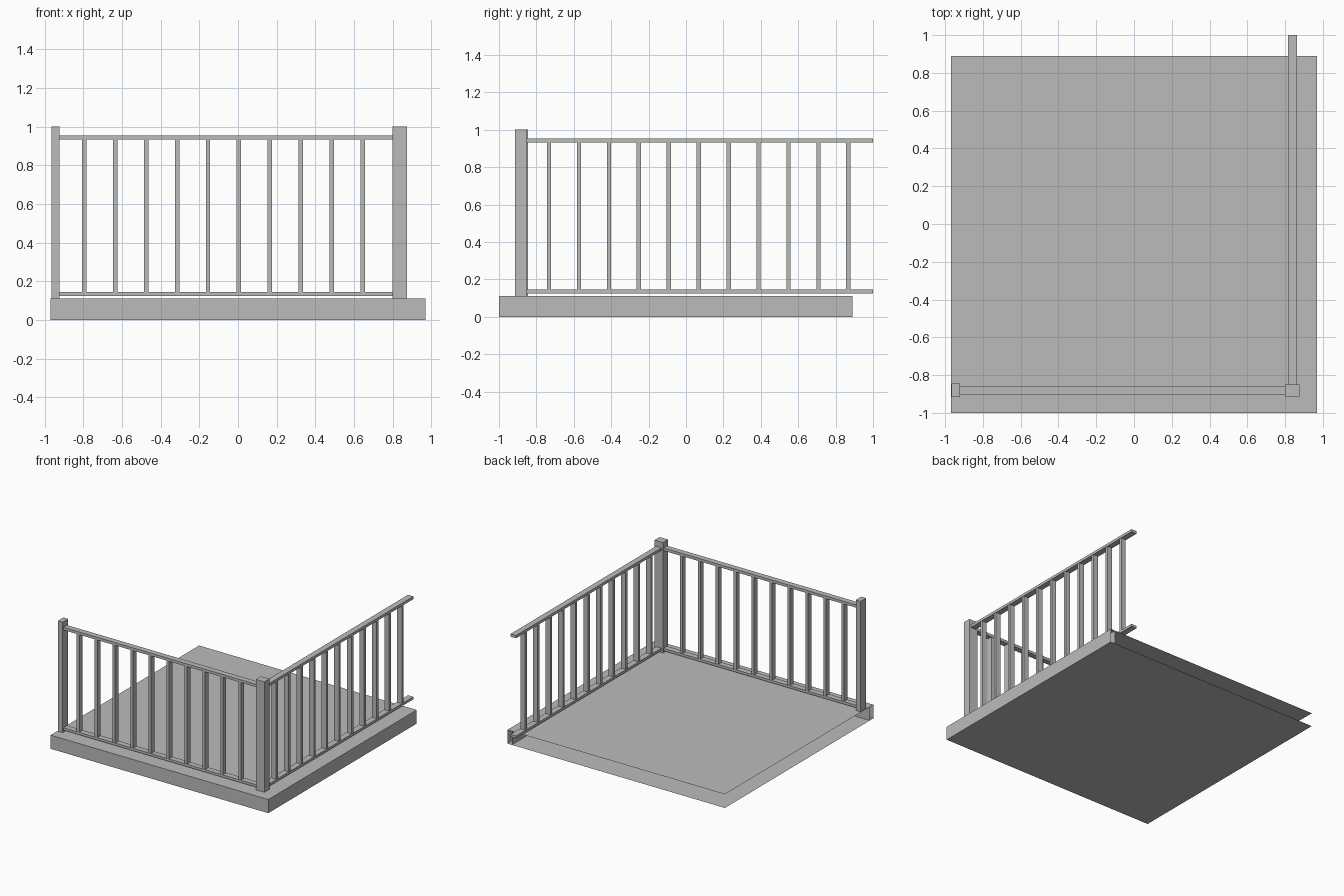
import bpy
import bmesh

if "Cube" in bpy.data.objects:
    bpy.data.objects.remove(bpy.data.objects["Cube"], do_unlink=True)

grey = bpy.data.materials.new("plain_grey")
grey.use_nodes = True
colour = (0.5, 0.5, 0.5, 1)
grey.diffuse_color = colour
grey.node_tree.nodes["Principled BSDF"].inputs["Base Color"].default_value = colour


def add_boxes(name, boxes, keep=lambda normal: True):
    """Join axis-aligned boxes (low corner, high corner), dropping unwanted sides."""
    bm = bmesh.new()
    for low, high in boxes:
        verts = bmesh.ops.create_cube(bm, size=1)["verts"]
        for v in verts:
            v.co = [h if c > 0 else l for c, l, h in zip(v.co, low, high)]
    bm.normal_update()
    unwanted = [f for f in bm.faces if not keep(f.normal)]
    bmesh.ops.delete(bm, geom=unwanted, context="FACES")
    mesh = bpy.data.meshes.new(name)
    bm.to_mesh(mesh)
    bm.free()
    mesh.materials.append(grey)
    obj = bpy.data.objects.new(name, mesh)
    bpy.context.collection.objects.link(obj)
    return obj


# Floor and edge trim extents
left, right, front, back = -0.97, 0.97, -1.0, 0.89
inner_x, inner_y, deck = 0.93, -0.955, 0.11

# Floor: top and underside sheets, open along the back and left
add_boxes("floor_slab", [((left, inner_y, 0), (inner_x, back, deck))],
          lambda n: abs(n.z) > 0.5)

# Hollow edge trim, open at its cut ends
add_boxes("front_trim", [((left, front, 0), (right, inner_y, deck))],
          lambda n: n.x > -0.5)
add_boxes("right_trim", [((inner_x, inner_y, 0), (right, back, deck))],
          lambda n: abs(n.y) < 0.5)

# Posts
add_boxes("corner_post", [((0.80, -0.915, deck), (0.875, -0.85, 1.0))])
add_boxes("end_post", [((-0.965, -0.915, deck), (-0.922, -0.845, 1.0))])

# Handrails and bottom rails
for name, z0, z1 in (("bottom_rail", 0.125, 0.145), ("handrail", 0.932, 0.954)):
    add_boxes("front_" + name, [((-0.922, -0.903, z0), (0.80, -0.857, z1))])
    add_boxes("side_" + name, [((0.815, -0.85, z0), (0.863, 1.0, z1))])

# Balusters
half_width, half_depth = 0.0115, 0.021
low, high, spacing = 0.145, 0.932, 0.16
front_bars = []
for i in range(10):
    x = -0.795 + i * spacing
    front_bars.append(((x - half_width, -0.88 - half_depth, low),
                       (x + half_width, -0.88 + half_depth, high)))
add_boxes("front_balusters", front_bars)

side_bars = []
for i in range(11):
    y = -0.732 + i * spacing
    side_bars.append(((0.839 - half_depth, y - half_width, low),
                      (0.839 + half_depth, y + half_width, high)))
add_boxes("side_balusters", side_bars)
